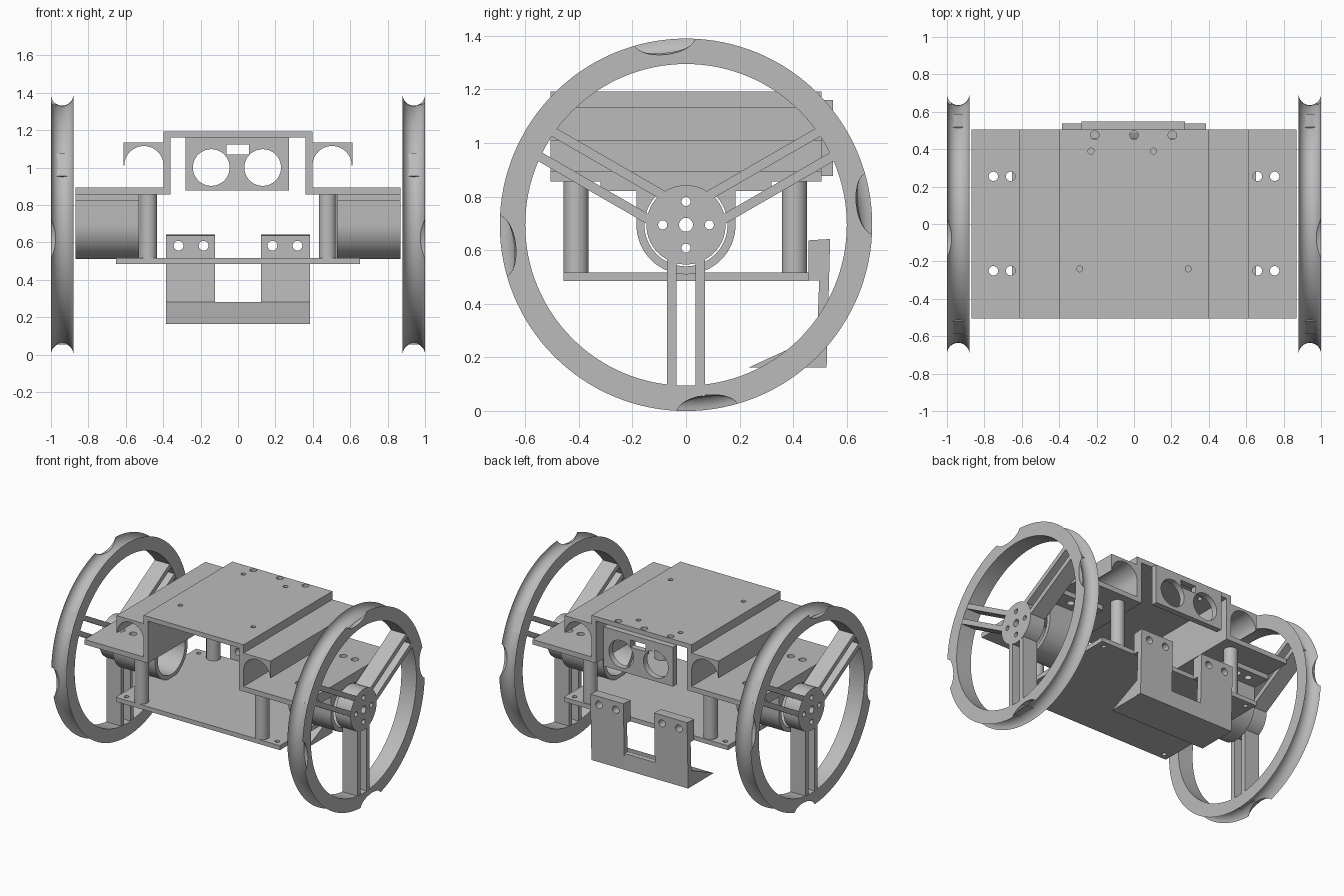
import bpy, bmesh
from math import pi, sin, cos, radians
from mathutils import Matrix, Vector

if "Cube" in bpy.data.objects:
    bpy.data.objects.remove(bpy.data.objects["Cube"], do_unlink=True)

grey = bpy.data.materials.new("plain grey")
grey.use_nodes = True
COLOUR = (0.5, 0.5, 0.5, 1)
grey.diffuse_color = COLOUR
grey.node_tree.nodes["Principled BSDF"].inputs["Base Color"].default_value = COLOUR
AXIS = {"x": Matrix.Rotation(pi / 2, 4, "Y"), "y": Matrix.Rotation(pi / 2, 4, "X"), "z": Matrix()}
HUB_Z = 0.695


def finish(bm, name, mirror=False):
    bmesh.ops.recalc_face_normals(bm, faces=bm.faces)
    mesh = bpy.data.meshes.new(name)
    bm.to_mesh(mesh)
    bm.free()
    mesh.materials.append(grey)
    ob = bpy.data.objects.new(name, mesh)
    bpy.context.collection.objects.link(ob)
    if mirror:
        ob.modifiers.new("Mirror", "MIRROR").use_mirror_merge = False
    return ob


def add_box(bm, x, y, z, turn=None):
    centre = [(a + b) / 2 for a, b in (x, y, z)]
    size = [b - a for a, b in (x, y, z)]
    m = Matrix.Translation(centre) @ Matrix.Diagonal((*size, 1))
    bmesh.ops.create_cube(bm, size=1, matrix=turn @ m if turn else m)


def add_rod(bm, centre, radius, length, axis, segments=32):
    bmesh.ops.create_cone(bm, cap_ends=True, segments=segments, radius1=radius, radius2=radius,
                          depth=length, matrix=Matrix.Translation(centre) @ AXIS[axis])


def box(name, x, y, z, mirror=False):
    bm = bmesh.new()
    add_box(bm, x, y, z)
    return finish(bm, name, mirror)


def prism(name, points, axis, lo, hi, mirror=False):
    """Extrude an outline of (x, z) along y, or of (y, z) along x."""
    bm = bmesh.new()
    face = bm.faces.new([bm.verts.new((a, lo, b) if axis == "y" else (lo, a, b)) for a, b in points])
    new = bmesh.ops.extrude_face_region(bm, geom=[face])["geom"]
    shift = Vector((0, hi - lo, 0) if axis == "y" else (hi - lo, 0, 0))
    bmesh.ops.translate(bm, vec=shift, verts=[v for v in new if isinstance(v, bmesh.types.BMVert)])
    return finish(bm, name, mirror)


def activate(ob):
    bpy.ops.object.select_all(action="DESELECT")
    ob.select_set(True)
    bpy.context.view_layer.objects.active = ob


def cut(ob, bm):
    """Subtract the shapes in bm from the object."""
    cutter = finish(bm, "cutter")
    cutter.hide_render = True
    mod = ob.modifiers.new("Cut", "BOOLEAN")
    mod.operation, mod.solver, mod.object = "DIFFERENCE", "EXACT", cutter
    activate(ob)
    while ob.modifiers[0] != mod:
        bpy.ops.object.modifier_move_up(modifier="Cut")
    bpy.ops.object.modifier_apply(modifier="Cut")
    bpy.data.objects.remove(cutter, do_unlink=True)


def drill(ob, holes, axis, length=0.4):
    bm = bmesh.new()
    for centre, radius in holes:
        add_rod(bm, centre, radius, length, axis)
    cut(ob, bm)


def smooth(ob):
    activate(ob)
    bpy.ops.object.shade_smooth_by_angle(angle=radians(30))


def ring(name, section, segments, mirror=True):
    """Turn a closed section of (x, radius) around the wheel axis."""
    bm = bmesh.new()
    loops = []
    for i in range(segments):
        a = 2 * pi * i / segments
        loops.append([bm.verts.new((x, r * sin(a), HUB_Z + r * cos(a))) for x, r in section])
    n = len(section)
    for i, here in enumerate(loops):
        there = loops[(i + 1) % segments]
        for j in range(n):
            k = (j + 1) % n
            bm.faces.new((here[j], here[k], there[k], there[j]))
    return finish(bm, name, mirror)


# Wheel rims with a hollow tread and four scallops on the outer edge
groove = [(0.94 + 0.06 * cos(pi * i / 14), 0.695 - 0.0595 * sin(pi * i / 14)) for i in range(15)]
rim = ring("wheel_rim", [(0.88, 0.6), (1.0, 0.6)] + groove, 128)
bm = bmesh.new()
for q in range(4):
    spot = (Matrix.Translation((1.0, 0, HUB_Z)) @ Matrix.Rotation(radians(6.6 + 90 * q), 4, "X")
            @ Matrix.Translation((0, 0, HUB_Z)) @ Matrix.Diagonal((0.055, 0.115, 0.055, 1)))
    bmesh.ops.create_uvsphere(bm, u_segments=32, v_segments=24, radius=1, matrix=spot)
cut(rim, bm)
smooth(rim)

# Twin-rail spokes, joined where they end in the rim
bm = bmesh.new()
for angle in (60, 180, 300):
    turn = Matrix.Translation((0, 0, HUB_Z)) @ Matrix.Rotation(radians(angle), 4, "X")
    for y in (-0.0525, 0.0525):
        add_box(bm, (0.881, 0.999), (y - 0.0175, y + 0.0175), (0.12, 0.61), turn)
    add_box(bm, (0.881, 0.999), (-0.07, 0.07), (0.603, 0.64), turn)
finish(bm, "wheel_spokes", True)

# Hubs with shaft hole and four screw holes
bm = bmesh.new()
add_rod(bm, (0.94, 0, HUB_Z), 0.148, 0.12, "x", 64)
hub = finish(bm, "wheel_hub", True)
drill(hub, [((0.94, 0, HUB_Z), 0.026)] +
      [((0.94, 0.087 * cos(a), HUB_Z + 0.087 * sin(a)), 0.017) for a in (0, pi / 2, pi, 3 * pi / 2)], "x")
smooth(hub)

# Motor sleeves hanging below the wings
arc = [(0.185 * cos(pi * i / 32), HUB_Z - 0.185 * sin(pi * i / 32)) for i in range(33)]
sleeve = prism("motor_sleeve", arc + [(-0.185, 0.855), (0.185, 0.855)], "x", 0.53, 0.868, True)
bm = bmesh.new()
add_rod(bm, (0.7, 0, HUB_Z), 0.155, 0.6, "x", 64)
cut(sleeve, bm)
smooth(sleeve)

# Wings with mounting pads and bolt holes
bolts = [((x, y, 0.87), 0.025) for x in (0.66, 0.752) for y in (-0.25, 0.255)]
wing = box("side_wing", (0.365, 0.868), (-0.505, 0.505), (0.857, 0.893), True)
pad = box("motor_pad", (0.53, 0.868), (-0.32, 0.32), (0.822, 0.857), True)
for part in (wing, pad):
    drill(part, bolts, "z")
    smooth(part)

# Raised centre deck
box("deck_wall", (0.362, 0.398), (-0.505, 0.505), (0.857, 1.16), True)
deck = box("top_deck", (-0.398, 0.398), (-0.505, 0.505), (1.16, 1.193))
drill(deck, [((x, 0.475, 1.18), 0.023) for x in (-0.21, 0, 0.205)] +
      [((x, y, 1.18), 0.016) for x, y in ((-0.23, 0.39), (0.105, 0.39), (-0.29, -0.24), (0.29, -0.24))],
      "z", 0.2)
smooth(deck)

# Half-round channels along both sides of the deck
arch = [(0.503 - 0.105 * cos(pi * i / 24), 1.01 + 0.105 * sin(pi * i / 24)) for i in range(25)]
smooth(prism("side_channel", arch + [(0.613, 1.01), (0.613, 1.133), (0.398, 1.133)], "y", -0.505, 0.505, True))

# Sensor plate with two round eyes and a notch
plate = box("sensor_plate", (-0.28, 0.272), (0.505, 0.548), (0.877, 1.16))
bm = bmesh.new()
for x in (-0.143, 0.132):
    add_rod(bm, (x, 0.52, 1.0), 0.098, 0.3, "y", 64)
add_box(bm, (-0.062, 0.06), (0.4, 0.6), (1.07, 1.122))
cut(plate, bm)
smooth(plate)

# Base plate and corner posts
base = box("base_plate", (-0.653, 0.653), (-0.457, 0.457), (0.485, 0.517))
drill(base, [((x, y, 0.5), 0.016) for x in (-0.6, 0.6) for y in (-0.41, 0.41)], "z")
smooth(base)
bm = bmesh.new()
for y in (-0.41, 0.405):
    add_rod(bm, (0.479, y, 0.687), 0.047, 0.342, "z")
smooth(finish(bm, "corner_posts", True))

# Rear scoop: two drilled uprights joined by a wedge
upright = prism("scoop_upright", [(0.457, 0.487), (0.457, 0.637), (0.538, 0.642), (0.525, 0.165),
                                  (0.485, 0.165), (0.497, 0.487)], "x", 0.122, 0.385, True)
drill(upright, [((x, 0.5, 0.582), 0.026) for x in (0.184, 0.318)], "y")
smooth(upright)
prism("scoop_wedge", [(0.235, 0.163), (0.49, 0.28), (0.525, 0.28), (0.525, 0.163)], "x", -0.384, 0.384)
